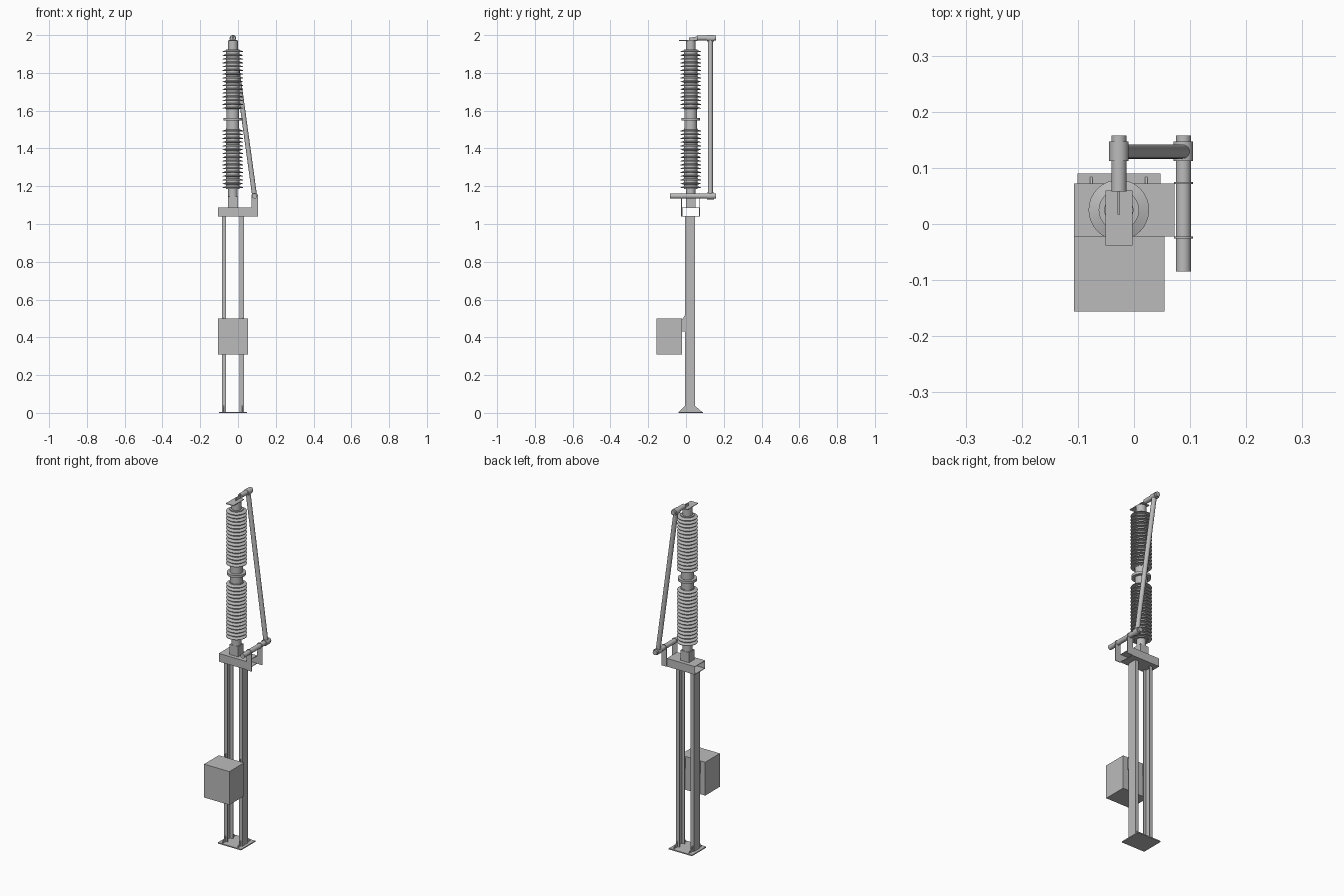
import bpy, bmesh, math
from mathutils import Vector

if "Cube" in bpy.data.objects:
    bpy.data.objects.remove(bpy.data.objects["Cube"], do_unlink=True)

GREY = (0.5, 0.5, 0.5, 1)
steel = bpy.data.materials.new("steel_grey")
steel.use_nodes = True
steel.diffuse_color = GREY
steel.node_tree.nodes["Principled BSDF"].inputs["Base Color"].default_value = GREY

CX, CY = -0.027, 0.025      # axis of the insulator column
ROD_X, ROD_Z = 0.088, 1.148  # operating shaft axis
TOP_Z = 1.985                # upper terminal rod axis
LINK_Y = 0.129


def finish(bm, name, smooth=False):
    bmesh.ops.recalc_face_normals(bm, faces=bm.faces)
    mesh = bpy.data.meshes.new(name)
    bm.to_mesh(mesh)
    bm.free()
    obj = bpy.data.objects.new(name, mesh)
    bpy.context.collection.objects.link(obj)
    mesh.materials.append(steel)
    if smooth:
        bpy.ops.object.select_all(action='DESELECT')
        obj.select_set(True)
        bpy.context.view_layer.objects.active = obj
        bpy.ops.object.shade_smooth_by_angle(angle=math.radians(35))
    return obj


def box(name, x, y, z):
    bm = bmesh.new()
    bmesh.ops.create_cube(bm, size=1)
    for v in bm.verts:
        v.co = [r[0] if c < 0 else r[1] for c, r in zip(v.co, (x, y, z))]
    return finish(bm, name)


def extrude(name, points, offset, smooth=False):
    """Extrude a closed outline of 3D points along an offset."""
    bm = bmesh.new()
    face = bm.faces.new([bm.verts.new(p) for p in points])
    new = bmesh.ops.extrude_face_region(bm, geom=[face])["geom"]
    bmesh.ops.translate(bm, vec=offset,
                        verts=[g for g in new if isinstance(g, bmesh.types.BMVert)])
    return finish(bm, name, smooth)


def rod(name, a, b, radius, sides=24):
    a, b = Vector(a), Vector(b)
    bm = bmesh.new()
    bmesh.ops.create_cone(bm, cap_ends=True, segments=sides, radius1=radius,
                          radius2=radius, depth=(b - a).length)
    turn = (b - a).to_track_quat('Z', 'Y').to_matrix().to_4x4()
    turn.translation = (a + b) / 2
    bmesh.ops.transform(bm, matrix=turn, verts=bm.verts)
    return finish(bm, name, True)


def lathe(name, profile, sides=32):
    """Spin (radius, height) pairs round the column axis."""
    bm = bmesh.new()
    verts = [bm.verts.new((CX + r, CY, z)) for r, z in profile]
    edges = [bm.edges.new(pair) for pair in zip(verts, verts[1:])]
    bmesh.ops.spin(bm, geom=verts + edges, cent=(CX, CY, 0), axis=(0, 0, 1),
                   angle=math.tau, steps=sides)
    bmesh.ops.remove_doubles(bm, verts=bm.verts, dist=0.00001)
    return finish(bm, name, True)


# Base plate and the two channel legs, webs outward
box("base_plate", (-0.101, 0.047), (-0.04, 0.09), (0, 0.006))
for side, label in ((-1, "right"), (1, "left")):
    def sx(d):
        return CX + side * d
    outline = [(0.058, -0.005), (0.058, 0.047), (0.036, 0.047), (0.036, 0.043),
               (0.054, 0.043), (0.054, -0.001), (0.036, -0.001), (0.036, -0.005)]
    extrude(label + "_leg", [(sx(d), y, 0.006) for d, y in outline], (0, 0, 1.036))
    # Foot gussets and cabinet lugs
    for face_y, tip_y, end in ((-0.005, -0.036, "front"), (0.047, 0.084, "back")):
        extrude(f"{label}_{end}_gusset",
                [(sx(0.047), face_y, 0.006), (sx(0.047), tip_y, 0.006),
                 (sx(0.047), face_y, 0.038)], (side * 0.004, 0, 0))
    extrude(label + "_cabinet_lug",
            [(sx(0.047), -0.004, 0.43), (sx(0.047), -0.023, 0.43),
             (sx(0.047), -0.023, 0.49), (sx(0.047), -0.004, 0.52)], (side * 0.004, 0, 0))

# Control cabinet
box("control_cabinet", (-0.107, 0.054), (-0.156, -0.022), (0.308, 0.5))

# Hollow rectangular crossbeam, open at both ends
bm = bmesh.new()
loops = []
for x in (-0.107, 0.072):
    for t in (0, 0.003):
        loops.append([bm.verts.new((x, y, z)) for y, z in (
            (-0.022 + t, 1.04 + t), (0.072 - t, 1.04 + t),
            (0.072 - t, 1.087 - t), (-0.022 + t, 1.087 - t))])
outer_a, inner_a, outer_b, inner_b = loops
for p, q in ((outer_a, outer_b), (inner_a, inner_b), (outer_a, inner_a), (outer_b, inner_b)):
    for i in range(4):
        j = (i + 1) % 4
        bm.faces.new((p[i], p[j], q[j], q[i]))
finish(bm, "crossbeam")

# Shaft brackets with rounded tops
for y, label in ((-0.026, "front"), (0.071, "back")):
    arc = [(ROD_X + 0.017 * math.cos(a), y, ROD_Z + 0.017 * math.sin(a))
           for a in (math.pi * i / 12 for i in range(13))]
    extrude(label + "_shaft_bracket",
            [(ROD_X + 0.017, y, 1.04)] + arc + [(ROD_X - 0.017, y, 1.04)],
            (0, 0.004, 0), True)

# Operating shaft, diagonal link and collars
rod("operating_shaft", (ROD_X, -0.085, ROD_Z), (ROD_X, 0.158, ROD_Z), 0.0135)
rod("diagonal_link", (ROD_X, LINK_Y, ROD_Z), (CX, LINK_Y, TOP_Z), 0.0128)
rod("lower_collar", (ROD_X, 0.112, ROD_Z), (ROD_X, 0.147, ROD_Z), 0.0175)
rod("upper_collar", (CX, 0.112, TOP_Z - 0.002), (CX, 0.147, TOP_Z - 0.002), 0.0175)
rod("terminal_rod", (CX, 0.058, TOP_Z), (CX, 0.158, TOP_Z), 0.0135)

# Column pedestal
box("pedestal_block", (CX - 0.027, CX + 0.027), (CY - 0.025, CY + 0.025), (1.087, 1.145))
lathe("lower_fitting", [(0, 1.145), (0.025, 1.145), (0.025, 1.19), (0, 1.19)])

# Two insulators built from repeated thin sheds
for bottom, label in ((1.185, "lower"), (1.605, "upper")):
    count, pitch = 16, 0.02
    profile = [(0, bottom), (0.036, bottom)]
    for i in range(count):
        z = bottom + i * pitch
        profile += [(0.036, z + 0.005), (0.054, z + 0.006),
                    (0.054, z + 0.009), (0.036, z + 0.015)]
    profile += [(0.036, bottom + count * pitch), (0, bottom + count * pitch)]
    lathe(label + "_insulator", profile)

# Flanged joint between the insulators, and the head fitting
lathe("middle_joint", [(0, 1.503), (0.033, 1.503), (0.033, 1.548), (0.05, 1.548),
                       (0.05, 1.562), (0.033, 1.562), (0.033, 1.607), (0, 1.607)])
lathe("head_fitting", [(0, 1.92), (0.026, 1.92), (0.026, 1.97), (0, 1.97)])

# Terminal plate and its fin
box("terminal_plate", (CX - 0.024, CX + 0.024), (-0.038, 0.06), (1.969, 1.973))
extrude("terminal_fin", [(CX - 0.002, 0.017, 1.972), (CX - 0.002, 0.06, 1.972),
                         (CX - 0.002, 0.06, 1.993), (CX - 0.002, 0.017, 1.986)],
        (0.004, 0, 0))
